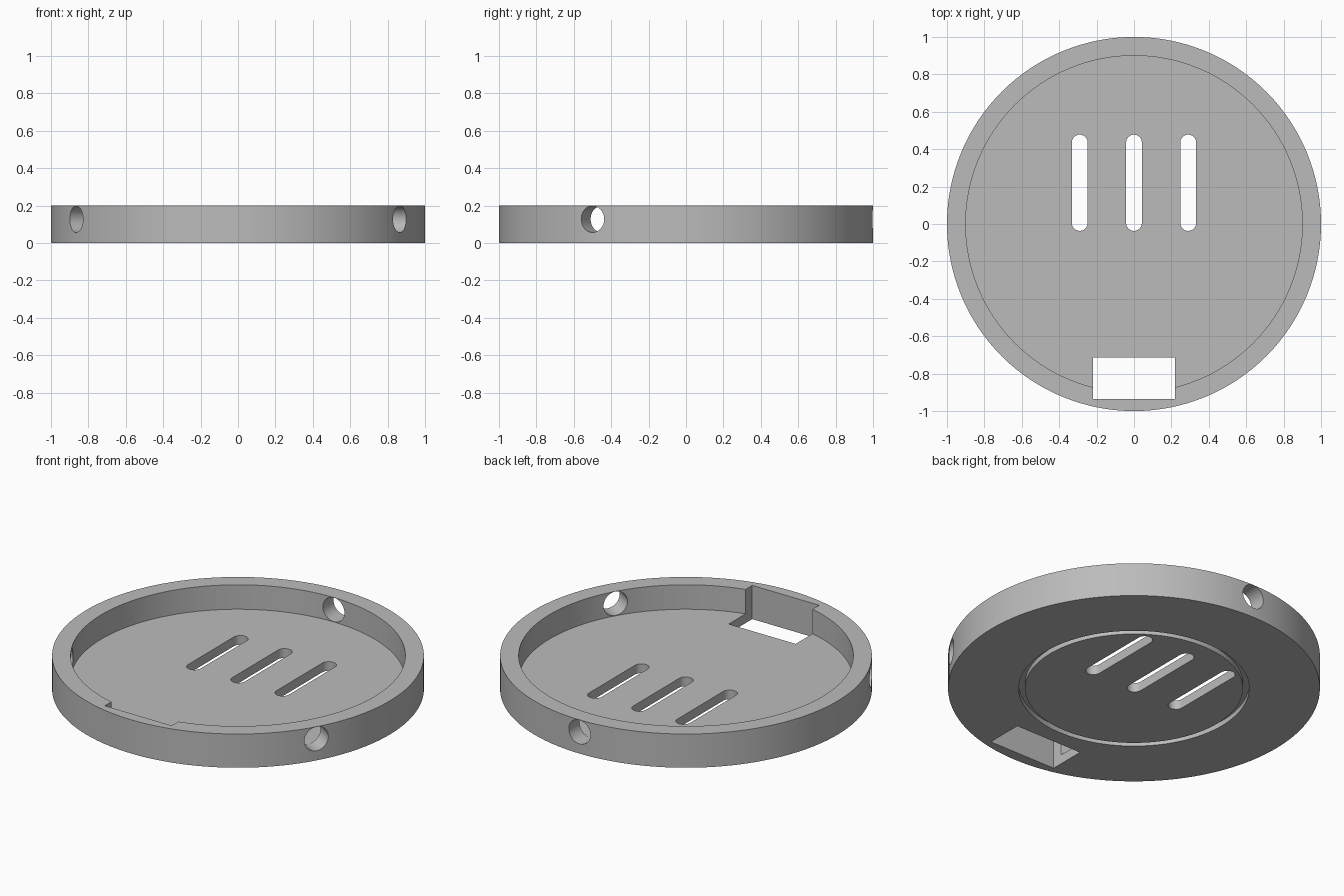
import bpy, bmesh, math
from mathutils import Matrix, Vector

if "Cube" in bpy.data.objects:
    bpy.data.objects.remove(bpy.data.objects["Cube"], do_unlink=True)

HEIGHT, FLOOR = 0.2, 0.055
SEGMENTS = 128

grey = bpy.data.materials.new("plain grey")
grey.use_nodes = True
colour = (0.5, 0.5, 0.5, 1)
grey.diffuse_color = colour
grey.node_tree.nodes["Principled BSDF"].inputs["Base Color"].default_value = colour


def to_object(bm, name):
    bmesh.ops.recalc_face_normals(bm, faces=bm.faces)
    mesh = bpy.data.meshes.new(name)
    bm.to_mesh(mesh)
    bm.free()
    mesh.materials.append(grey)
    obj = bpy.data.objects.new(name, mesh)
    bpy.context.collection.objects.link(obj)
    return obj


def lathe(name, profile):
    """Turn a profile of (radius, height) around z."""
    bm = bmesh.new()
    rings = []
    for r, z in profile:
        if r == 0:
            rings.append([bm.verts.new((0, 0, z))])
        else:
            rings.append([bm.verts.new((r * math.cos(a), r * math.sin(a), z))
                          for a in (math.tau * i / SEGMENTS for i in range(SEGMENTS))])
    for low, high in zip(rings, rings[1:]):
        if len(low) == 1:
            bm.faces.new(high)
        elif len(high) == 1:
            bm.faces.new(low)
        else:
            for i in range(SEGMENTS):
                j = (i + 1) % SEGMENTS
                bm.faces.new((low[i], low[j], high[j], high[i]))
    # Remove the centre points left over from flat caps
    bmesh.ops.delete(bm, geom=[v for v in bm.verts if not v.link_faces], context='VERTS')
    return to_object(bm, name)


def prism(name, outline, z0, z1):
    """Extrude an outline in x and y from z0 to z1."""
    bm = bmesh.new()
    face = bm.faces.new([bm.verts.new((x, y, z0)) for x, y in outline])
    extruded = bmesh.ops.extrude_face_region(bm, geom=[face])["geom"]
    verts = [v for v in extruded if isinstance(v, bmesh.types.BMVert)]
    bmesh.ops.translate(bm, verts=verts, vec=(0, 0, z1 - z0))
    return to_object(bm, name)


def slot_outline(x, y0, y1, r, steps=12):
    points = []
    for centre, start in ((y1 - r, 0), (y0 + r, math.pi)):
        for i in range(steps + 1):
            a = start + math.pi * i / steps
            points.append((x + r * math.cos(a), centre + r * math.sin(a)))
    return points


def side_hole(name, angle):
    bm = bmesh.new()
    direction = Vector((math.cos(angle), math.sin(angle), 0))
    place = Matrix.Translation(direction * 0.95 + Vector((0, 0, 0.128)))
    turn = direction.to_track_quat('Z', 'Y').to_matrix().to_4x4()
    bmesh.ops.create_cone(bm, cap_ends=True, segments=40, radius1=0.071,
                          radius2=0.071, depth=0.3, matrix=place @ turn)
    return to_object(bm, name)


# Round tray with a raised rim and a ring groove underneath
tray = lathe("round_tray", [
    (0, 0), (0.586, 0), (0.586, 0.03), (0.62, 0.03), (0.62, 0), (1, 0),
    (1, HEIGHT), (0.9, HEIGHT), (0.9, FLOOR), (0, FLOOR)])

# Cutters: three floor slots, a rectangular opening and three side holes
cutters = [prism("slot_cutter", slot_outline(x, -0.037, 0.478, 0.042), -0.1, 0.1)
           for x in (-0.29, 0, 0.29)]
w = 0.22
cutters.append(prism("opening_cutter",
                     [(-w, -0.935), (w, -0.935), (w, -0.714), (-w, -0.714)], -0.1, 0.3))
cutters += [side_hole("side_hole_cutter", math.radians(a)) for a in (-30, 90, 210)]

# Cut the tray, then clear the cutters away
bpy.context.view_layer.objects.active = tray
for cutter in cutters:
    cutter.hide_render = True
    cut = tray.modifiers.new("cut", 'BOOLEAN')
    cut.operation = 'DIFFERENCE'
    cut.solver = 'EXACT'
    cut.object = cutter
    bpy.ops.object.modifier_apply(modifier=cut.name)
    bpy.data.objects.remove(cutter, do_unlink=True)

bpy.ops.object.select_all(action='DESELECT')
tray.select_set(True)
bpy.ops.object.shade_smooth_by_angle(angle=math.radians(30))
